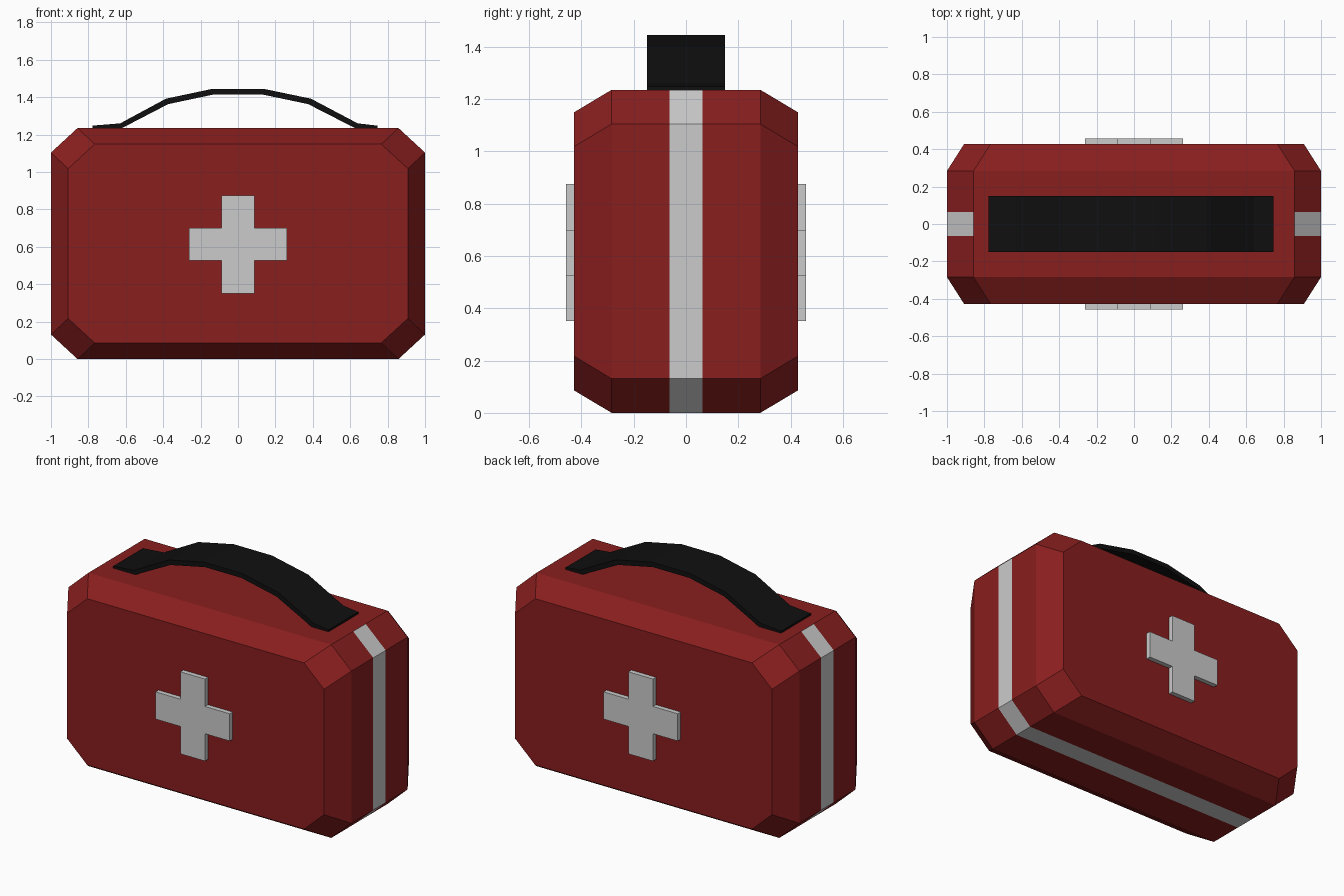
import bpy, bmesh

if "Cube" in bpy.data.objects:
    bpy.data.objects.remove(bpy.data.objects["Cube"])


def material(name, rgb):
    m = bpy.data.materials.new(name)
    m.diffuse_color = (*rgb, 1)
    m.use_nodes = True
    m.node_tree.nodes["Principled BSDF"].inputs["Base Color"].default_value = m.diffuse_color
    return m


RED = material("red_fabric", (0.25, 0.013, 0.013))
WHITE = material("light_trim", (0.8, 0.8, 0.8))
BLACK = material("black_strap", (0.005, 0.005, 0.005))


def loft(name, rings, mats, pick=lambda ring, side: 0):
    """Skin a run of (y, [(x, z), ...]) outlines and cap both ends."""
    bm = bmesh.new()
    loops = [[bm.verts.new((x, y, z)) for x, z in pts] for y, pts in rings]
    n = len(loops[0])
    for r in range(len(loops) - 1):
        for i in range(n):
            j = (i + 1) % n
            f = bm.faces.new((loops[r][i], loops[r][j], loops[r + 1][j], loops[r + 1][i]))
            f.material_index = pick(r, i)
    bm.faces.new(loops[0])
    bm.faces.new(loops[-1])
    bmesh.ops.recalc_face_normals(bm, faces=bm.faces)
    me = bpy.data.meshes.new(name)
    bm.to_mesh(me)
    bm.free()
    for m in mats:
        me.materials.append(m)
    ob = bpy.data.objects.new(name, me)
    bpy.context.collection.objects.link(ob)
    return ob


def octagon(hx, z0, z1, cx=0.142, cz=0.131):
    return [(-hx + cx, z0), (hx - cx, z0), (hx, z0 + cz), (hx, z1 - cz),
            (hx - cx, z1), (-hx + cx, z1), (-hx, z1 - cz), (-hx, z0 + cz)]


# Case: chamfered box, centre band is light everywhere except the top (side 4)
full = octagon(1.0, 0.0, 1.235)
inset = octagon(0.908, 0.086, 1.149)
rings = [(-0.428, inset), (-0.284, full), (-0.063, full),
         (0.063, full), (0.284, full), (0.428, inset)]
loft("case", rings, [RED, WHITE], lambda r, i: int(r == 2 and i != 4))

# Raised crosses on front and back
a, w, c = 0.262, 0.087, 0.613
quarter = [(a, -w), (a, w), (w, w)]
cross = []
for _ in range(4):
    cross += [(x, z + c) for x, z in quarter]
    quarter = [(-z, x) for x, z in quarter]
for name, y0, y1 in (("front_cross", -0.458, -0.42), ("back_cross", 0.42, 0.458)):
    loft(name, [(y0, cross), (y1, cross)], [WHITE])

# Handle: flat strap arched over the top
upper = [(-0.777, 1.248), (-0.63, 1.26), (-0.385, 1.392), (-0.135, 1.445),
         (0.135, 1.445), (0.39, 1.392), (0.64, 1.26), (0.745, 1.248)]
lower = [(0.745, 1.23), (0.625, 1.235), (0.375, 1.363), (0.128, 1.415),
         (-0.128, 1.415), (-0.373, 1.363), (-0.62, 1.235), (-0.777, 1.23)]
n = len(upper)
rails = upper + lower
bm = bmesh.new()
sides = [[bm.verts.new((x, y, z)) for x, z in rails] for y in (-0.15, 0.15)]
m = len(rails)
for i in range(m):
    j = (i + 1) % m
    bm.faces.new((sides[0][i], sides[0][j], sides[1][j], sides[1][i]))
for s in sides:
    for i in range(n - 1):
        bm.faces.new((s[i], s[i + 1], s[m - 2 - i], s[m - 1 - i]))
bmesh.ops.recalc_face_normals(bm, faces=bm.faces)
mesh = bpy.data.meshes.new("handle")
bm.to_mesh(mesh)
bm.free()
mesh.materials.append(BLACK)
bpy.context.collection.objects.link(bpy.data.objects.new("handle", mesh))
